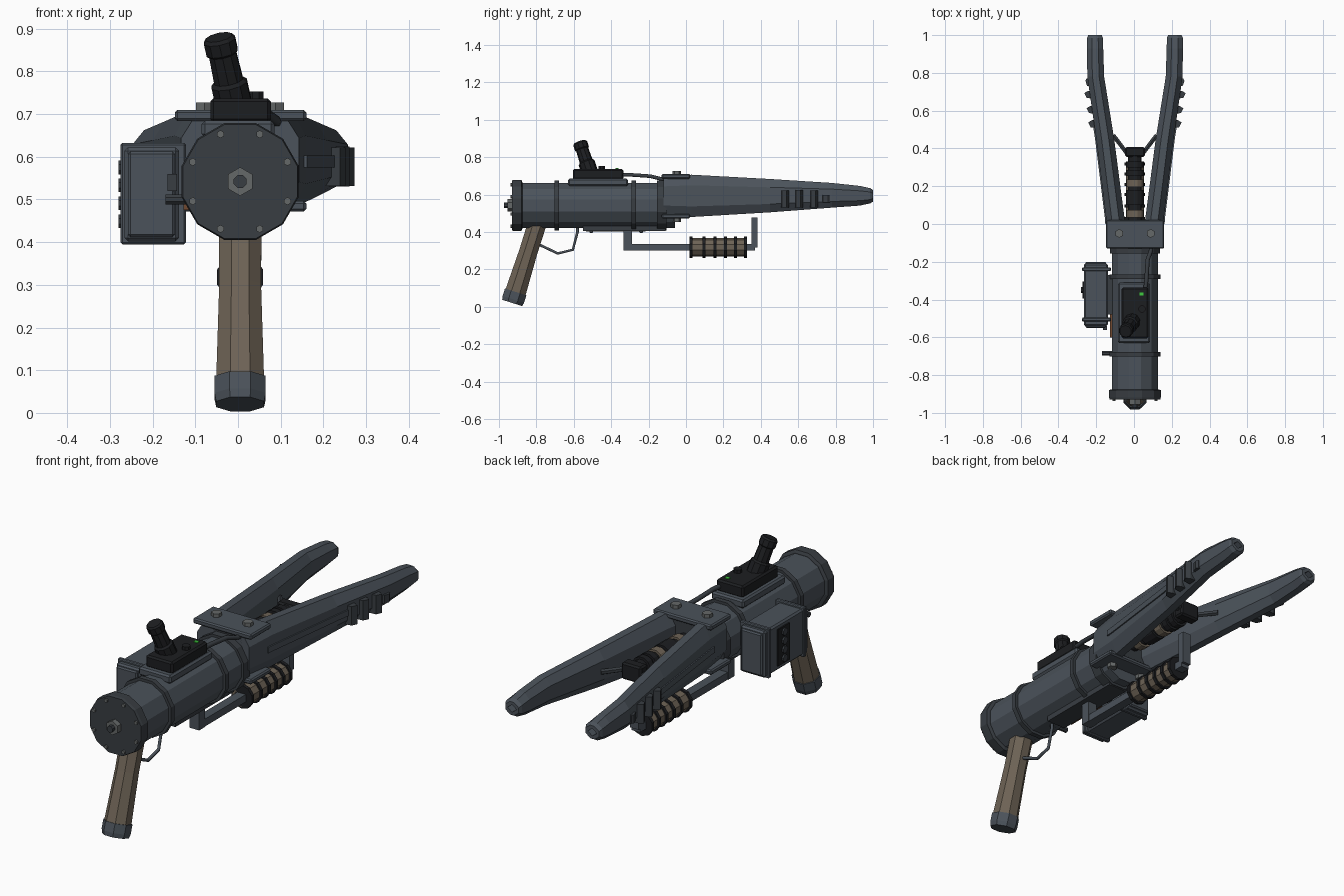
import bpy, bmesh
from math import pi, sin, cos
from mathutils import Vector

if "Cube" in bpy.data.objects:
    bpy.data.objects.remove(bpy.data.objects["Cube"])

C = 0.005   # centre line in x
ZC = 0.542  # barrel axis height

def mat(name, *rgb):
    m = bpy.data.materials.new(name)
    m.diffuse_color = (*rgb, 1)
    m.use_nodes = True
    m.node_tree.nodes["Principled BSDF"].inputs["Base Color"].default_value = m.diffuse_color
    return m

STEEL = mat("steel", 0.070, 0.085, 0.103)
DARK = mat("dark_steel", 0.040, 0.047, 0.055)
BLACK = mat("black", 0.012, 0.013, 0.015)
BOLT = mat("bolt_metal", 0.13, 0.14, 0.14)
TAN = mat("tan_wrap", 0.155, 0.125, 0.092)
BROWN = mat("brown", 0.16, 0.065, 0.03)
GREEN = mat("green_light", 0.05, 0.6, 0.05)

def finish(name, bm, m):
    bmesh.ops.recalc_face_normals(bm, faces=bm.faces)
    me = bpy.data.meshes.new(name)
    bm.to_mesh(me)
    bm.free()
    me.materials.append(m)
    ob = bpy.data.objects.new(name, me)
    bpy.context.collection.objects.link(ob)
    return ob

def loft(name, rings, m):
    """Skin a list of equal-length point rings and cap both ends."""
    bm = bmesh.new()
    vs = [[bm.verts.new(p) for p in r] for r in rings]
    n = len(vs[0])
    for a, b in zip(vs, vs[1:]):
        for i in range(n):
            j = (i + 1) % n
            bm.faces.new((a[i], a[j], b[j], b[i]))
    bm.faces.new(vs[0])
    bm.faces.new(vs[-1])
    return finish(name, bm, m)

def lathe(name, p0, p1, profile, m, n=12):
    """Revolve (distance along axis, radius) pairs about the line p0-p1."""
    p0, p1 = Vector(p0), Vector(p1)
    d = (p1 - p0).normalized()
    ref = Vector((0, 1, 0)) if abs(d.x) > 0.9 else Vector((1, 0, 0))
    u = (ref - d * ref.dot(d)).normalized()
    v = d.cross(u)
    ang = [(i + .5) * 2 * pi / n for i in range(n)]
    return loft(name, [[p0 + d * t + (u * cos(a) + v * sin(a)) * (r / cos(pi / n)) for a in ang]
                       for t, r in profile], m)

def cyl(name, p0, p1, r, m, n=12):
    L = (Vector(p1) - Vector(p0)).length
    return lathe(name, p0, p1, [(0, r), (L, r)], m, n)

def ycyl(name, y0, y1, r, m, n=12, z=ZC, x=C):
    return cyl(name, (x, y0, z), (x, y1, z), r, m, n)

def box(name, x, y, z, m, bevel=0):
    bm = bmesh.new()
    bmesh.ops.create_cube(bm, size=1)
    for v in bm.verts:
        v.co = [(a + b) / 2 + c * (b - a) for (a, b), c in zip((x, y, z), v.co)]
    if bevel:
        bmesh.ops.bevel(bm, geom=bm.edges[:], offset=bevel, segments=1, affect='EDGES')
    return finish(name, bm, m)

def tube(name, pts, r, m):
    cu = bpy.data.curves.new(name, 'CURVE')
    cu.dimensions = '3D'
    cu.bevel_depth, cu.bevel_resolution, cu.use_fill_caps = r, 1, True
    sp = cu.splines.new('POLY')
    sp.points.add(len(pts) - 1)
    for p, q in zip(sp.points, pts):
        p.co = (*q, 1)
    cu.materials.append(m)
    ob = bpy.data.objects.new(name, cu)
    bpy.context.collection.objects.link(ob)

# barrel body, rear cap, bands and front flange
ycyl("barrel", -0.88, -0.06, 0.121, STEEL)
lathe("rear_cap", (C, -0.93, ZC), (C, 0, ZC), [(0, .134), (.012, .137), (.05, .137), (.055, .125)], DARK)
for y in (-0.69, -0.28):
    ycyl("barrel_band", y - .012, y + .012, 0.134, DARK)
ycyl("front_flange", -0.155, -0.105, 0.133, DARK)
for i in range(8):
    a = (i + .5) * pi / 4
    ycyl("cap_bolt", -0.938, -0.925, 0.008, BOLT, 6, ZC + .12 * sin(a), C + .12 * cos(a))
ycyl("rear_nut", -0.955, -0.925, 0.029, BOLT, 6)
ycyl("rear_stud", -0.972, -0.95, 0.015, DARK, 8)
cyl("band_knob", (-0.17, -0.685, 0.5), (-0.11, -0.685, 0.5), 0.012, DARK, 8)
box("under_rail", (C - .05, C + .05), (-0.55, -0.11), (0.405, 0.435), DARK)

# pistol grip, butt and trigger guard
A, B = Vector((C, -0.797, 0.44)), Vector((C, -0.93, 0.018))
lathe("pistol_grip", A, B, [(0, .050), (.15, .049), (.385, .056)], TAN, 8)
lathe("grip_butt", A, B, [(.378, .060), (.42, .060), (.44, .056)], STEEL, 8)
tube("trigger_guard", [(C, -0.79, 0.335), (C, -0.755, 0.318), (C, -0.685, 0.285), (C, -0.605, 0.305),
                       (C, -0.58, 0.40), (C, -0.58, 0.43)], 0.008, STEEL)

# forked prongs: y, inner x, outer x, low z, high z
stations = [(-.12, .03, .138, .49, .695), (.03, .055, .153, .48, .706), (.45, .11, .205, .505, .683),
            (.78, .163, .252, .53, .662), (.93, .168, .254, .541, .646), (.985, .169, .254, .553, .634)]

def octagon(s, y, xi, xo, z0, z1, k=0):
    cx, cz = (xo - xi) * .3, (z1 - z0) * .25
    xi, xo, z0, z1 = xi + k, xo - k, z0 + k, z1 - k
    return [(C + s * x, y, z) for x, z in (
        (xi + cx, z0), (xo - cx, z0), (xo, z0 + cz), (xo, z1 - cz),
        (xo - cx, z1), (xi + cx, z1), (xi, z1 - cz), (xi, z0 + cz))]

for s, side in ((-1, "left"), (1, "right")):
    tip = (.17, .253, .556, .630)
    rings = [octagon(s, *st) for st in stations]
    rings += [octagon(s, 1.0, *tip, .006), octagon(s, 1.0, *tip, .018), octagon(s, .96, *tip, .018)]
    loft(side + "_prong", rings, STEEL)
    loft(side + "_muzzle_hole", [octagon(s, y, *tip, .0185) for y in (.95, .965)], BLACK)
    # raised strip along the outer face
    loft(side + "_prong_strip", [[(C + s * (x + o), y, z) for o, z in
         ((-.02, .575), (.006, .575), (.006, .603), (-.02, .603))]
         for y, x in ((.0, .151), (.03, .153), (.45, .205), (.52, .216))], STEEL)
    # wedge ribs near the tip
    for y, x, h in ((.53, .219, .045), (.605, .228, .047), (.685, .24, .045), (.75, .248, .02)):
        e = .022 if h > .03 else .008
        loft(side + "_rib", [[(C + s * (x + a), y + b, z) for a, b in
             ((-.03, -.022), (e * .7, -.018), (e + .006, .008), (.008, .02), (-.03, .02))]
             for z in (.577 - h, .577 + h)], DARK)
    # strut from the emitter to the prong
    cyl(side + "_strut", (C + s * .035, .365, .59), (C + s * .115, .47, .59), .011, DARK, 6)
    # clamp bolts through both plates
    cyl(side + "_clamp_bolt", (C + s * .083, -.05, .453), (C + s * .083, -.05, .727), .02, BOLT, 6)

# clamp plates and core block holding the prongs
box("top_clamp_plate", (-.148, .16), (-.13, .022), (.684, .71), STEEL, .006)
box("bottom_clamp_plate", (-.148, .16), (-.13, .022), (.472, .496), STEEL, .006)
box("clamp_core", (C - .1, C + .1), (-.12, 0), (.49, .69), DARK)

# emitter between the prongs
ycyl("emitter_rod", -.02, .37, .036, BLACK, 12, .59)
for y0, y1 in ((.035, .075), (.195, .235)):
    ycyl("emitter_wrap", y0, y1, .046, TAN, 12, .59)
for y0, y1 in ((.10, .18), (.255, .285), (.30, .33)):
    ycyl("emitter_ring", y0, y1, .047, BLACK, 12, .59)
box("emitter_head", (C - .052, C + .052), (.355, .408), (.55, .63), BLACK, .008)

# fore grip on its bracket
box("bracket_rear_post", (C - .025, C + .025), (-.335, -.29), (.30, .42), STEEL)
box("bracket_bar", (C - .022, C + .022), (-.335, .37), (.30, .335), STEEL)
box("bracket_front_post", (C - .022, C + .022), (.35, .383), (.318, .477), STEEL)
ycyl("fore_grip", .02, .325, .047, TAN, 10, .318)
for y in (.028, .095, .155, .21, .265, .318):
    ycyl("fore_grip_ring", y - .008, y + .008, .054, BLACK, 10, .318)

# magazine box on the left with flanged ends and a windowed side
box("magazine", (-.266, -.138), (-.54, -.21), (.402, .622), STEEL, .008)
box("magazine_rim", (-.275, -.122), (-.516, -.496), (.395, .632), STEEL, .004)
box("magazine_rim", (-.275, -.122), (-.25, -.23), (.395, .632), STEEL, .004)
box("magazine_lid", (-.258, -.148), (-.55, -.20), (.412, .612), STEEL, .006)
box("magazine_clasp", (-.165, -.143), (-.56, -.54), (.52, .56), DARK)
box("magazine_window", (-.272, -.25), (-.395, -.305), (.425, .60), BLACK)
for i in range(4):
    z = .449 + i * .042
    cyl("magazine_round", (-.28, -.35, z), (-.26, -.35, z), .016, DARK, 8)
box("magazine_mount", (-.145, -.09), (-.48, -.27), (.50, .58), DARK)
box("feed_plate", (-.128, -.10), (-.60, -.38), (.475, .50), BROWN)

# sight base, housing and eyepiece
box("sight_base", (-.085, .085), (-.63, -.31), (.645, .685), STEEL, .008)
box("sight_housing", (-.065, .077), (-.605, -.335), (.68, .737), BLACK, .008)
S, E = Vector((-.008, -.513, .715)), Vector((-.045, -.568, .88))
lathe("eyepiece", S, E, [(0, .042), (.06, .042), (.068, .034), (.135, .032), (.14, .037), (.17, .037), (.178, .031)],
      BLACK, 10)
cyl("sight_knob", (.042, -.45, .73), (.042, -.45, .753), .018, BLACK, 8)
box("sight_light", (.03, .05), (-.378, -.362), (.73, .741), GREEN)
tube("sight_cable", [(.06, -.35, .705), (.066, -.29, .705), (.072, -.19, .698), (.09, -.14, .685),
                     (.092, -.11, .68)], .011, DARK)
